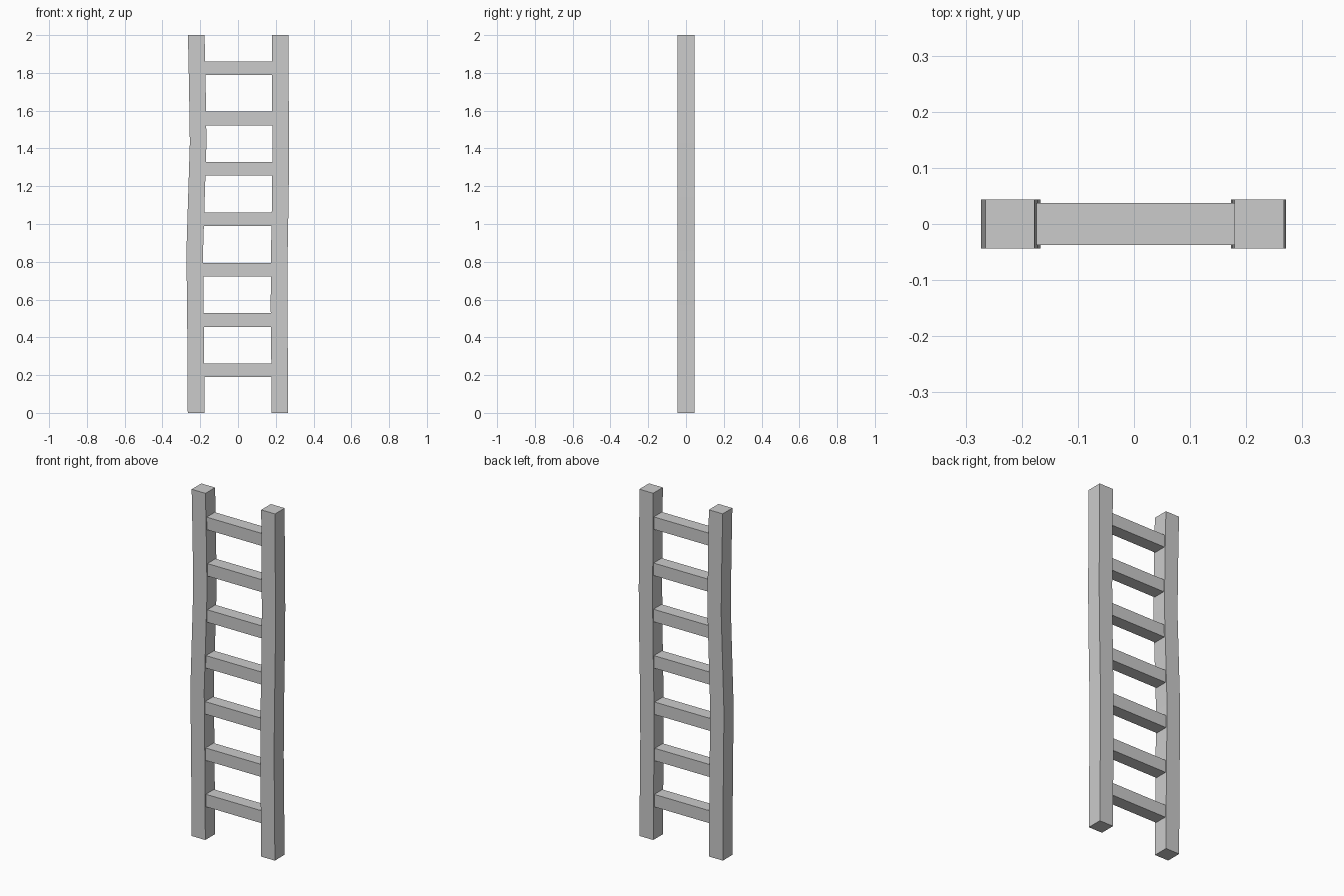
import bpy, bmesh

if "Cube" in bpy.data.objects:
    bpy.data.objects.remove(bpy.data.objects["Cube"])

HEIGHT = 2.0
RAIL_HALF = 0.044


def finish(name, bm):
    bmesh.ops.recalc_face_normals(bm, faces=bm.faces)
    mesh = bpy.data.meshes.new(name)
    bm.to_mesh(mesh)
    bm.free()
    obj = bpy.data.objects.new(name, mesh)
    bpy.context.collection.objects.link(obj)
    return obj


def rail(name, centres):
    """Square post lofted through slightly wavering centre positions."""
    bm = bmesh.new()
    rings = []
    for i, x in enumerate(centres):
        z = HEIGHT * i / (len(centres) - 1)
        rings.append([bm.verts.new((x + sx * RAIL_HALF, sy * RAIL_HALF, z))
                      for sx, sy in ((-1, -1), (1, -1), (1, 1), (-1, 1))])
    for a, b in zip(rings, rings[1:]):
        for j in range(4):
            k = (j + 1) % 4
            bm.faces.new((a[j], a[k], b[k], b[j]))
    bm.faces.new(rings[0][::-1])
    bm.faces.new(rings[-1])
    return finish(name, bm)


def rung(name, z):
    """Rectangular bar with both ends set into the rails."""
    bm = bmesh.new()
    bmesh.ops.create_cube(bm, size=1)
    bmesh.ops.scale(bm, vec=(0.40, 0.074, 0.072), verts=bm.verts)
    obj = finish(name, bm)
    obj.location.z = z
    return obj


# Side rails, hewn slightly crooked
rail("left_rail", (-0.222, -0.223, -0.226, -0.229, -0.220, -0.211, -0.215, -0.221))
rail("right_rail", (0.222, 0.220, 0.217, 0.219, 0.224, 0.227, 0.224, 0.223))

# Evenly spaced rungs
for n in range(7):
    rung(f"rung_{n + 1}", 0.225 + n * 1.6 / 6)
